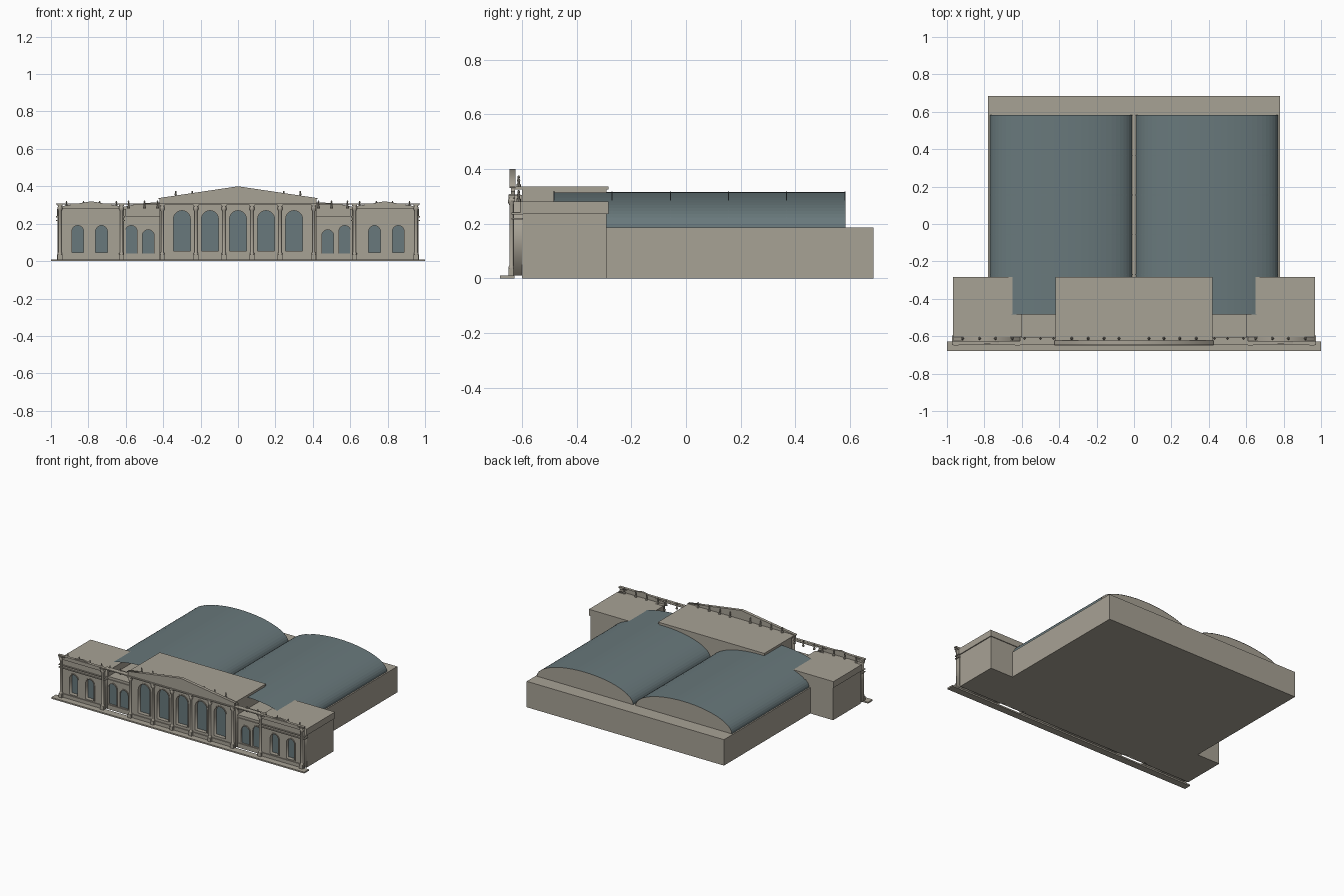
import bpy, bmesh
from math import pi, sin, cos

cube = bpy.data.objects.get("Cube")
if cube:
    bpy.data.objects.remove(cube, do_unlink=True)


def material(name, rgb):
    m = bpy.data.materials.new(name)
    m.use_nodes = True
    m.diffuse_color = (*rgb, 1)
    m.node_tree.nodes["Principled BSDF"].inputs["Base Color"].default_value = (*rgb, 1)
    return m


STONE = material("warm stone", (0.39, 0.36, 0.30))
GLASS = material("slate glass", (0.14, 0.19, 0.20))


def finish(name, bm, mats=(STONE,), recalc=True):
    if recalc:
        bmesh.ops.recalc_face_normals(bm, faces=bm.faces)
    me = bpy.data.meshes.new(name)
    bm.to_mesh(me)
    bm.free()
    for m in mats:
        me.materials.append(m)
    ob = bpy.data.objects.new(name, me)
    bpy.context.collection.objects.link(ob)
    return ob


def add_box(bm, x0, x1, y0, y1, z0, z1):
    vs = bmesh.ops.create_cube(bm, size=1)["verts"]
    for v in vs:
        v.co.x = x1 if v.co.x > 0 else x0
        v.co.y = y1 if v.co.y > 0 else y0
        v.co.z = z1 if v.co.z > 0 else z0


def box(name, *dims):
    bm = bmesh.new()
    add_box(bm, *dims)
    return finish(name, bm)


def add_lathe(bm, x, y, profile, sides=10):
    """Stack of rings given as (radius, z), closed at both ends."""
    rings = [[bm.verts.new((x + r * cos(2 * pi * i / sides), y + r * sin(2 * pi * i / sides), z))
              for i in range(sides)] for r, z in profile]
    for a, b in zip(rings, rings[1:]):
        for i in range(sides):
            j = (i + 1) % sides
            bm.faces.new((a[i], a[j], b[j], b[i]))
    bm.faces.new(rings[0][::-1])
    bm.faces.new(rings[-1])


def arch(x, w, z0, z1, grow=0.0, steps=14):
    """Outline of a round-headed opening."""
    r = w / 2 + grow
    spring = z1 - w / 2
    pts = [(x - r, z0), (x + r, z0)]
    return pts + [(x + r * cos(pi * i / steps), spring + r * sin(pi * i / steps))
                  for i in range(steps + 1)]


def plate(name, loops, y0, y1, mat=STONE):
    """Upright slab from flat outlines; inner outlines become holes."""
    cu = bpy.data.curves.new(name, "CURVE")
    cu.dimensions = "2D"
    cu.fill_mode = "BOTH"
    cu.extrude = (y1 - y0) / 2
    for loop in loops:
        sp = cu.splines.new("POLY")
        sp.points.add(len(loop) - 1)
        for p, (x, z) in zip(sp.points, loop):
            p.co = (x, z, 0, 1)
        sp.use_cyclic_u = True
    tmp = bpy.data.objects.new(name + " outline", cu)
    bpy.context.collection.objects.link(tmp)
    deps = bpy.context.evaluated_depsgraph_get()
    me = bpy.data.meshes.new_from_object(tmp.evaluated_get(deps))
    bm = bmesh.new()
    bm.from_mesh(me)
    bpy.data.objects.remove(tmp, do_unlink=True)
    bpy.data.meshes.remove(me)
    bmesh.ops.remove_doubles(bm, verts=bm.verts, dist=1e-5)
    for v in bm.verts:
        v.co = (v.co.x, (y0 + y1) / 2 - v.co.z, v.co.y)
    for f in bm.faces:
        f.material_index = 0
    return finish(name, bm, (mat,))


def rect(x0, x1, z0, z1):
    return [(x0, z0), (x1, z0), (x1, z1), (x0, z1)]


def pierced_wall(name, outline, openings, y0, y1):
    """Wall with arched openings, raised surrounds and recessed panes."""
    plate(name, [outline] + [arch(*o) for o in openings], y0, y1)
    for i, o in enumerate(openings):
        plate(f"{name}_surround_{i}", [arch(*o, grow=0.007), arch(*o)], y0 - 0.004, y0)
        plate(f"{name}_pane_{i}", [arch(*o, grow=0.002)], y1 - 0.006, y1 - 0.002, GLASS)


# Ground step and main masses
box("front_step", -1, 1, -0.68, -0.628, 0, 0.01)
box("hall_base", -0.78, 0.78, -0.29, 0.685, 0, 0.185)
box("centre_block", -0.415, 0.415, -0.6, -0.29, 0, 0.325)
box("centre_roof", -0.42, 0.42, -0.627, -0.284, 0.325, 0.335)

# Barrel vaults: open glazed shell with a stone rear gable
VY0, VY1, SPRING, RISE, HALF = -0.485, 0.583, 0.185, 0.13, 0.38


def vault(name, cx, steps=32):
    bm = bmesh.new()
    rows = [[bm.verts.new((cx + HALF * cos(pi * i / steps), y, SPRING + RISE * sin(pi * i / steps)))
             for i in range(steps + 1)] for y in (VY0, VY1)]
    for i in range(steps):
        bm.faces.new((rows[0][i], rows[1][i], rows[1][i + 1], rows[0][i + 1]))
    gable = bm.faces.new(rows[1])
    gable.material_index = 1
    bm.normal_update()
    for f in bm.faces:
        out = f.normal.y if f is gable else f.normal.z
        if out < 0:
            f.normal_flip()
    finish(name, bm, (GLASS, STONE), recalc=False)
    # Thin ribs across the shell
    bm = bmesh.new()
    for k in range(6):
        yc = VY0 + 0.002 + (VY1 - VY0 - 0.004) * k / 5
        pair = [[bm.verts.new((cx + (HALF + 0.001) * cos(pi * i / steps), y,
                               SPRING + (RISE + 0.002) * sin(pi * i / steps)))
                 for i in range(steps + 1)] for y in (yc - 0.002, yc + 0.002)]
        for i in range(steps):
            bm.faces.new((pair[0][i], pair[1][i], pair[1][i + 1], pair[0][i + 1]))
    bm.normal_update()
    for f in bm.faces:
        if f.normal.z < 0:
            f.normal_flip()
    finish(name + "_ribs", bm, (GLASS,), recalc=False)


def column(bm, x, y, top):
    add_box(bm, x - 0.013, x + 0.013, y - 0.012, y + 0.012, 0.01, 0.035)
    add_lathe(bm, x, y, [(0.012, 0.035), (0.012, 0.042), (0.008, 0.048), (0.008, top - 0.034),
                         (0.013, top - 0.024), (0.013, top - 0.014), (0.009, top - 0.006)])
    add_box(bm, x - 0.013, x + 0.013, y - 0.012, y + 0.012, top - 0.008, top)


def finial(bm, x, z):
    add_lathe(bm, x, -0.612, [(0.008, z), (0.008, z + 0.008), (0.004, z + 0.012), (0.006, z + 0.024),
                              (0.003, z + 0.03), (0.005, z + 0.035), (0.002, z + 0.041)], 8)


# Central front
pierced_wall("centre_front", rect(-0.42, 0.42, 0.01, 0.305),
             [(x * 0.15, 0.09, 0.055, 0.27) for x in range(-2, 3)], -0.63, -0.6)
plate("centre_pediment", [[(-0.42, 0.305), (0.42, 0.305), (0.42, 0.335), (0, 0.397), (-0.42, 0.335)]],
      -0.64, -0.626)
plate("centre_pediment_coping", [[(-0.425, 0.331), (0, 0.393), (0.425, 0.331), (0.425, 0.337),
                                  (0, 0.4), (-0.425, 0.337)]], -0.646, -0.624)
box("centre_cornice", -0.425, 0.425, -0.65, -0.626, 0.3, 0.307)
box("centre_sill", -0.42, 0.42, -0.636, -0.63, 0.01, 0.035)

cols, finials = bmesh.new(), bmesh.new()
for k in range(4):
    column(cols, -0.225 + 0.15 * k, -0.638, 0.3)
for x in (0.08, 0.16, 0.245, 0.333):
    for s in (-1, 1):
        finial(finials, s * x, 0.335)

for s, side in ((1, "left"), (-1, "right")):
    def span(a, b):
        return sorted((s * a, s * b))

    vault(side + "_vault", s * 0.39)

    # End pavilion
    box(side + "_pavilion", *span(0.6, 0.96), -0.6, -0.29, 0, 0.235)
    box(side + "_pavilion_roof", *span(0.6, 0.967), -0.605, -0.284, 0.235, 0.28)
    pierced_wall(side + "_pavilion_front", rect(*span(0.61, 0.965), 0.01, 0.28),
                 [(s * x, 0.063, 0.045, 0.19) for x in (0.73, 0.857)], -0.63, -0.6)
    plate(side + "_pavilion_pediment",
          [[(s * 0.61, 0.28), (s * 0.965, 0.28), (s * 0.965, 0.29), (s * 0.785, 0.32), (s * 0.61, 0.29)]],
          -0.64, -0.626)
    for z in (0.215, 0.234):
        box(side + "_pavilion_band", *span(0.605, 0.972), -0.638, -0.597, z, z + 0.006)
    box(side + "_pavilion_sill", *span(0.61, 0.968), -0.636, -0.63, 0.01, 0.035)

    # Recessed link between pavilion and centre
    box(side + "_link", *span(0.415, 0.6), -0.588, -0.29, 0, 0.233)
    pierced_wall(side + "_link_front", rect(*span(0.42, 0.61), 0, 0.233),
                 [(s * 0.48, 0.063, 0.04, 0.168), (s * 0.571, 0.063, 0.04, 0.19)], -0.6, -0.588)
    box(side + "_link_coping", *span(0.42, 0.605), -0.606, -0.48, 0.23, 0.238)
    box(side + "_link_band", *span(0.42, 0.605), -0.606, -0.6, 0.212, 0.217)
    box(side + "_link_sill", *span(0.42, 0.61), -0.605, -0.6, 0.01, 0.035)

    # Slim roof rail with its finials
    box(side + "_rail", *span(0.42, 0.972), -0.646, -0.626, 0.302, 0.309)
    for x in (0.65, 0.74, 0.826, 0.917):
        finial(finials, s * x, 0.28)
    for x in (0.43, 0.5, 0.585):
        finial(finials, s * x, 0.282)
    box(side + "_rail_back", *span(0.42, 0.61), -0.626, -0.608, 0.303, 0.307)

    for x in (0.405, 0.623, 0.952):
        column(cols, s * x, -0.638, 0.302)

for name, bm in (("columns", cols), ("finials", finials)):
    ob = finish(name, bm)
    bpy.ops.object.select_all(action="DESELECT")
    ob.select_set(True)
    bpy.context.view_layer.objects.active = ob
    bpy.ops.object.shade_smooth_by_angle(angle=0.7)
